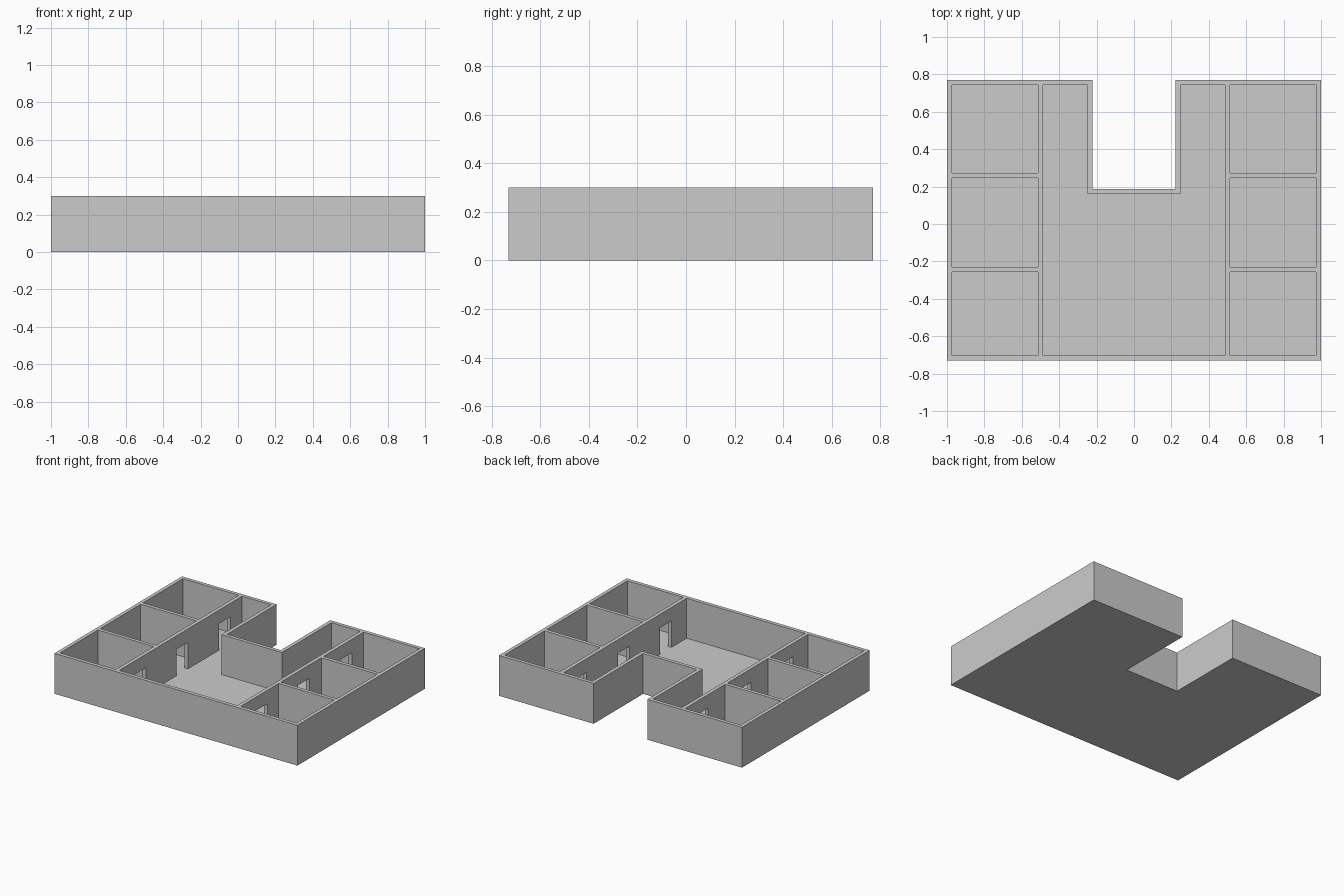
import bpy, bmesh

if "Cube" in bpy.data.objects:
    bpy.data.objects.remove(bpy.data.objects["Cube"])

H = 0.30          # wall height
FLOOR = 0.003     # thin floor slab
DOOR_H = 0.20


def prism(name, pts, z0, z1):
    """Extrude a plan outline from z0 to z1."""
    bm = bmesh.new()
    face = bm.faces.new([bm.verts.new((x, y, z0)) for x, y in pts])
    top = bmesh.ops.extrude_face_region(bm, geom=[face])["geom"]
    bmesh.ops.translate(bm, vec=(0, 0, z1 - z0),
                        verts=[v for v in top if isinstance(v, bmesh.types.BMVert)])
    bmesh.ops.recalc_face_normals(bm, faces=bm.faces)
    me = bpy.data.meshes.new(name)
    bm.to_mesh(me)
    bm.free()
    ob = bpy.data.objects.new(name, me)
    bpy.context.collection.objects.link(ob)
    return ob


def rect(x0, x1, y0, y1):
    return [(x0, y0), (x1, y0), (x1, y1), (x0, y1)]


def u_shape(x, y0, y1, nx, ny):
    """Rectangle with a centred notch in the back edge."""
    half = [(x, y0), (x, y1), (nx, y1), (nx, ny)]
    return half + [(-px, py) for px, py in reversed(half)]


def cut(target, pts, z0, z1):
    cutter = prism("cutter", pts, z0, z1)
    cutter.hide_render = True
    mod = target.modifiers.new("cut", 'BOOLEAN')
    mod.operation = 'DIFFERENCE'
    mod.solver = 'EXACT'
    mod.object = cutter
    bpy.context.view_layer.objects.active = target
    bpy.ops.object.modifier_apply(modifier=mod.name)
    bpy.data.objects.remove(cutter)


# Solid U-shaped block
building = prism("building_walls", u_shape(1.0, -0.73, 0.77, 0.221, 0.188), 0, H)

# Central hall with two back corridors
cut(building, u_shape(0.486, -0.702, 0.743, 0.249, 0.161), FLOOR, H + 0.1)

# Three side rooms on each side, each with a doorway to the hall
rooms = [(-0.702, -0.256), (-0.229, 0.246), (0.273, 0.743)]
doors = [-0.456, 0.038, 0.54]
for s in (-1, 1):
    for (y0, y1), d in zip(rooms, doors):
        xs = sorted((s * 0.514, s * 0.973))
        cut(building, rect(*xs, y0, y1), FLOOR, H + 0.1)
        xs = sorted((s * 0.47, s * 0.53))
        cut(building, rect(*xs, d - 0.067, d + 0.067), FLOOR, DOOR_H)
